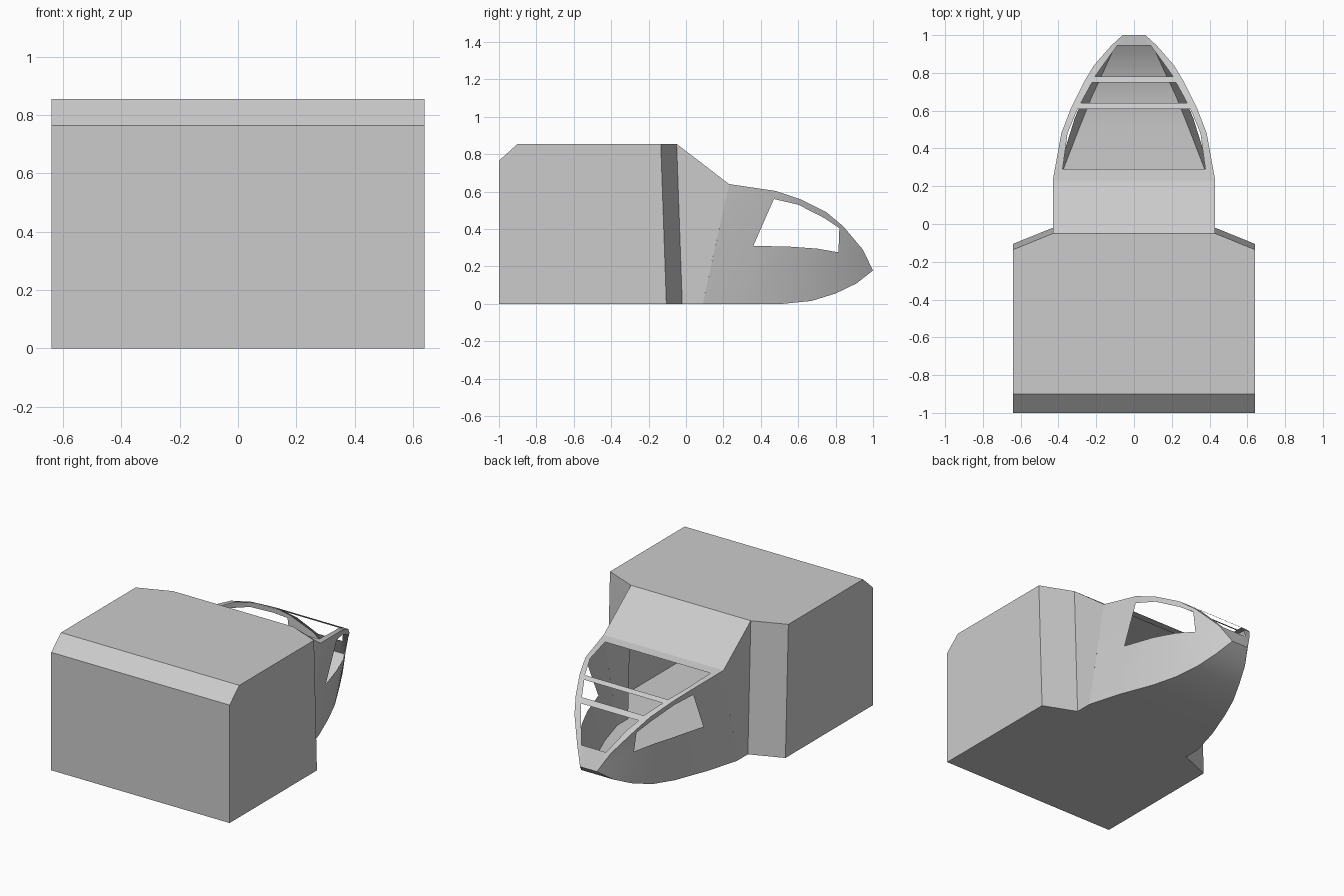
import bpy, bmesh
from mathutils import Vector

if "Cube" in bpy.data.objects:
    bpy.data.objects.remove(bpy.data.objects["Cube"])


def lerp(curve, y, k):
    """Value k of a (y, half_width, z) curve at the given y."""
    if y <= curve[0][0]:
        return curve[0][k]
    for a, b in zip(curve, curve[1:]):
        if y <= b[0]:
            return a[k] + (b[k] - a[k]) * (y - a[0]) / (b[0] - a[0])
    return curve[-1][k]


def make(name, faces, mirror=False, smooth=False):
    """Build an open shell from point loops, with normals facing outwards."""
    bm = bmesh.new()
    if mirror:
        faces = faces + [[(-x, y, z) for x, y, z in f] for f in faces]
    centre = Vector((0, 0.1, 0.3))
    for f in faces:
        bm.faces.new([bm.verts.new(p) for p in f])
    bmesh.ops.remove_doubles(bm, verts=bm.verts[:], dist=0.0005)
    bm.normal_update()
    for f in bm.faces:
        if f.normal.dot(f.calc_center_median() - centre) < 0:
            f.normal_flip()
    me = bpy.data.meshes.new(name)
    bm.to_mesh(me)
    bm.free()
    ob = bpy.data.objects.new(name, me)
    bpy.context.collection.objects.link(ob)
    if smooth:
        bpy.ops.object.select_all(action='DESELECT')
        bpy.context.view_layer.objects.active = ob
        ob.select_set(True)
        bpy.ops.object.shade_smooth_by_angle(angle=0.5)
    return ob


def span(half, y, z):
    return (-half, y, z), (half, y, z)


W, N, H = 0.64, 0.43, 0.855     # body half width, nose half width, height

# Nose edges as (y, half width, z)
top = [(.23, N, .64), (.48, .385, .603), (.61, .335, .56), (.75, .266, .49),
       (.84, .212, .415), (.945, .12, .29), (1, .06, .178)]
low = [(.09, N, 0), (.30, .37, 0), (.52, .285, 0), (.67, .225, .015),
       (.80, .165, .055), (.91, .115, .108), (1, .06, .178)]

# Hollow rear body: back, bevel and roof
a, b = span(W, -1, 0)
c, d = span(W, -1, .765)
e, f = span(W, -.9, H)
g, h = span(W, -.135, H)
i, j = span(N, -.05, H)
k, l = span(N, .23, .64)
make("body_back_and_roof", [[a, b, d, c], [c, d, f, e], [e, f, h, j, i, g],
                            [i, j, l, k]])

# Body side walls, angled shoulders and straight nose cheeks
make("body_sides", [
    [(W, -1, 0), (W, -.105, 0), (W, -.135, H), (W, -.9, H), (W, -1, .765)],
    [(W, -.105, 0), (N, -.02, 0), (N, -.05, H), (W, -.135, H)],
    [(N, -.02, 0), (N, .09, 0), (N, .23, .64), (N, -.05, H)]], mirror=True)

# Floor, curving up to the nose tip
floor = [[(-W, -1, 0), (W, -1, 0), (W, -.105, 0), (N, -.02, 0), (N, .09, 0),
          (-N, .09, 0), (-N, -.02, 0), (-W, -.105, 0)]]
for p, q in zip(low, low[1:]):
    (p0, p1), (q0, q1) = span(p[1], p[0], p[2]), span(q[1], q[0], q[2])
    floor.append([p0, p1, q1, q0])
make("floor", floor, smooth=True)


# Curved nose sides: columns of (y, z) from the floor edge to the top edge
def side_point(y, z):
    zl, zt = lerp(low, y, 2), lerp(top, y, 2)
    t = min(1, max(0, (z - zl) / max(zt - zl, .001)))
    x0 = lerp(low, y, 1)
    return (x0 + (lerp(top, y, 1) - x0) * t, y, z)


columns = [
    [(.30, 0), (.36, .31), (.47, .56), (.48, .603)],
    [(.52, 0), (.56, .305), (.60, .53), (.61, .56)],
    [(.67, .015), (.70, .295), (.74, .458), (.75, .49)],
    [(.80, .055), (.815, .275), (.82, .405), (.84, .415)],
    [(.91, .108), (.92, .19), (.935, .26), (.945, .29)]]
cols = [[(N, .09, 0), (N, .158, .31), (N, .207, .535), (N, .23, .64)]]
cols += [[side_point(*p) for p in col] for col in columns]
tip = (.06, 1, .178)
sides = []
for n, (p, q) in enumerate(zip(cols, cols[1:])):
    for r in range(3):
        if r == 1 and 1 <= n <= 3:      # side window opening
            continue
        sides.append([p[r], q[r], q[r + 1], p[r + 1]])
sides += [[cols[-1][r], tip, cols[-1][r + 1]] for r in range(3)]
make("nose_sides", sides, mirror=True, smooth=True)

# Windscreen frame: side rails plus crossbars between three open panes
opening = [(.23, .39), (.29, .378), (.48, .352), (.61, .298), (.64, .282),
           (.75, .222), (.78, .207), (.84, .165), (.945, .088), (1, .03)]
rails, bars = [], []
for n, ((y0, x0), (y1, x1)) in enumerate(zip(opening, opening[1:])):
    z0, z1 = lerp(top, y0, 2), lerp(top, y1, 2)
    rails.append([(x0, y0, z0), (lerp(top, y0, 1), y0, z0),
                  (lerp(top, y1, 1), y1, z1), (x1, y1, z1)])
    if n in (0, 3, 5, 8):
        (p0, p1), (q0, q1) = span(x0, y0, z0), span(x1, y1, z1)
        bars.append([p0, p1, q1, q0])
make("windscreen_rails", rails, mirror=True, smooth=True)
make("windscreen_crossbars", bars)
